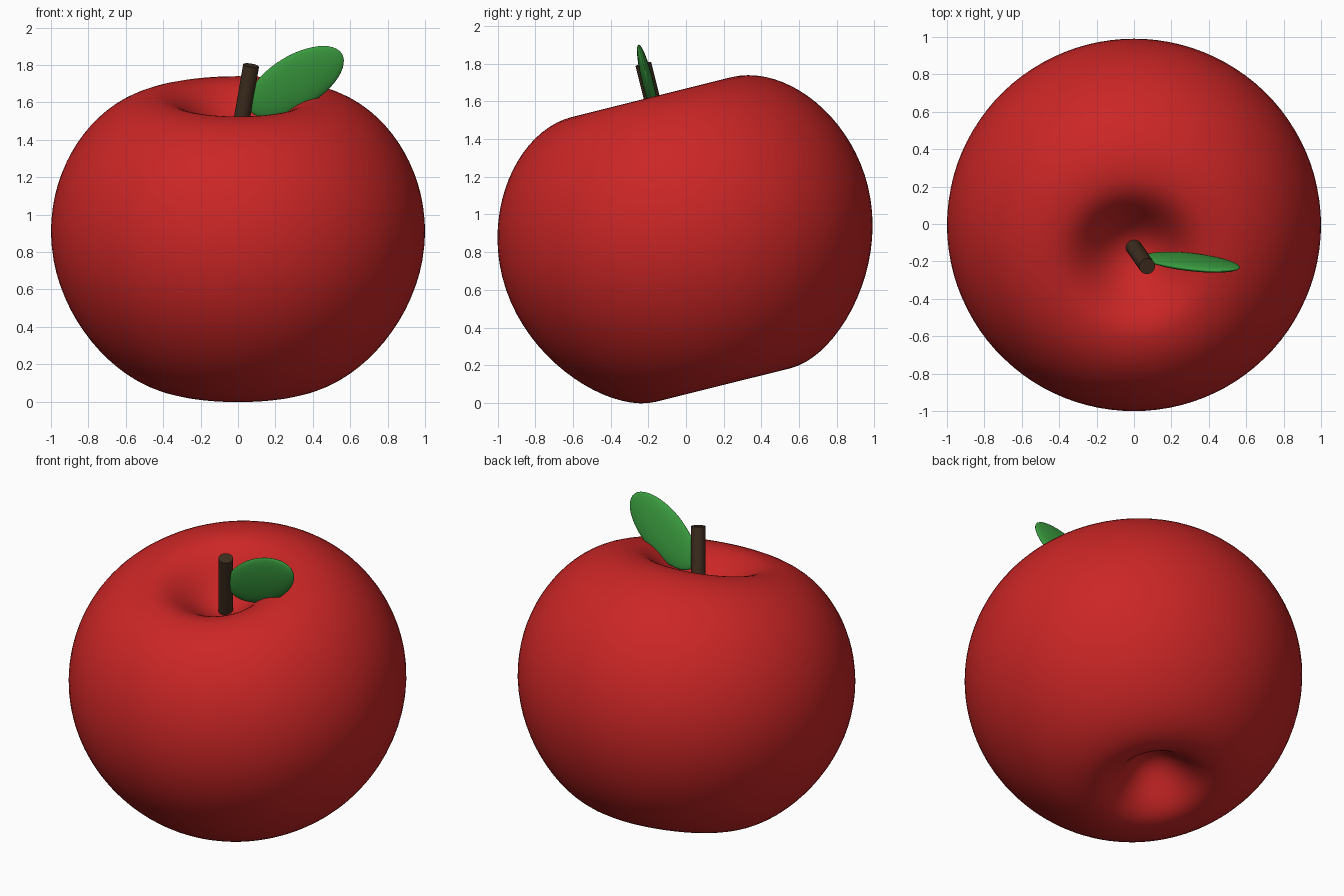
import bpy, math
from mathutils import Matrix, Vector
from mathutils.geometry import interpolate_bezier

cube = bpy.data.objects.get("Cube")
if cube:
    bpy.data.objects.remove(cube)

# Everything is built upright, then leaned forward as one
LEAN = Matrix.Translation((0, -0.005, 0.91)) @ Matrix.Rotation(math.radians(14), 4, 'X')


def material(name, rgb):
    m = bpy.data.materials.new(name)
    m.use_nodes = True
    m.diffuse_color = (*rgb, 1)
    m.node_tree.nodes["Principled BSDF"].inputs["Base Color"].default_value = (*rgb, 1)
    return m


def finish(obj, name, mat, local=Matrix()):
    obj.name = name
    obj.data.materials.append(mat)
    obj.data.transform(LEAN @ local)
    bpy.ops.object.select_all(action='DESELECT')
    obj.select_set(True)
    bpy.context.view_layer.objects.active = obj
    bpy.ops.object.shade_smooth_by_angle(angle=math.radians(40))


red = material("apple red", (0.60, 0.019, 0.019))
brown = material("stem brown", (0.05, 0.027, 0.014))
green = material("leaf green", (0.042, 0.33, 0.05))

# Fruit: profile from bottom dimple, round the side, to top dimple
curves = [
    ((0, -0.62), (0.16, -0.62), (0.20, -0.84), (0.37, -0.84)),
    ((0.37, -0.84), (0.62, -0.84), (1, -0.46), (1, 0)),
    ((1, 0), (1, 0.40), (0.72, 0.735), (0.435, 0.735)),
    ((0.435, 0.735), (0.25, 0.735), (0.18, 0.50), (0, 0.50)),
]
profile = []
for c in curves:
    pts = interpolate_bezier(*[Vector((r, 0, h)) for r, h in c], 20)
    profile += pts[1:] if profile else pts

SEGMENTS = 96
ring = profile[1:-1]
verts = [profile[0], profile[-1]]
for p in ring:
    verts += [Matrix.Rotation(math.tau * s / SEGMENTS, 3, 'Z') @ p for s in range(SEGMENTS)]
faces = []
for s in range(SEGMENTS):
    t = (s + 1) % SEGMENTS
    last = 2 + (len(ring) - 1) * SEGMENTS
    faces += [(0, 2 + t, 2 + s), (1, last + s, last + t)]
    for k in range(len(ring) - 1):
        a, b = 2 + k * SEGMENTS, 2 + (k + 1) * SEGMENTS
        faces.append((a + s, a + t, b + t, b + s))
mesh = bpy.data.meshes.new("fruit")
mesh.from_pydata([tuple(v) for v in verts], [], faces)
fruit = bpy.data.objects.new("fruit", mesh)
bpy.context.collection.objects.link(fruit)
finish(fruit, "fruit", red)

# Stem: a plain leaning rod rising from the dimple
foot, tip = Vector((-0.01, 0, 0.44)), Vector((0.07, 0, 0.914))
axis = tip - foot
bpy.ops.mesh.primitive_cylinder_add(vertices=32, radius=0.043, depth=axis.length)
finish(bpy.context.object, "stem", brown,
       Matrix.Translation((foot + tip) / 2) @ axis.to_track_quat('Z', 'Y').to_matrix().to_4x4())

# Leaf: a flattened ball slanting up from the stem
bpy.ops.mesh.primitive_uv_sphere_add(segments=48, ring_count=24, radius=1)
finish(bpy.context.object, "leaf", green,
       Matrix.Translation((0.308, 0, 0.824)) @ Matrix.Rotation(math.radians(-32.5), 4, 'Y')
       @ Matrix.Diagonal((0.292, 0.03, 0.143, 1)))
